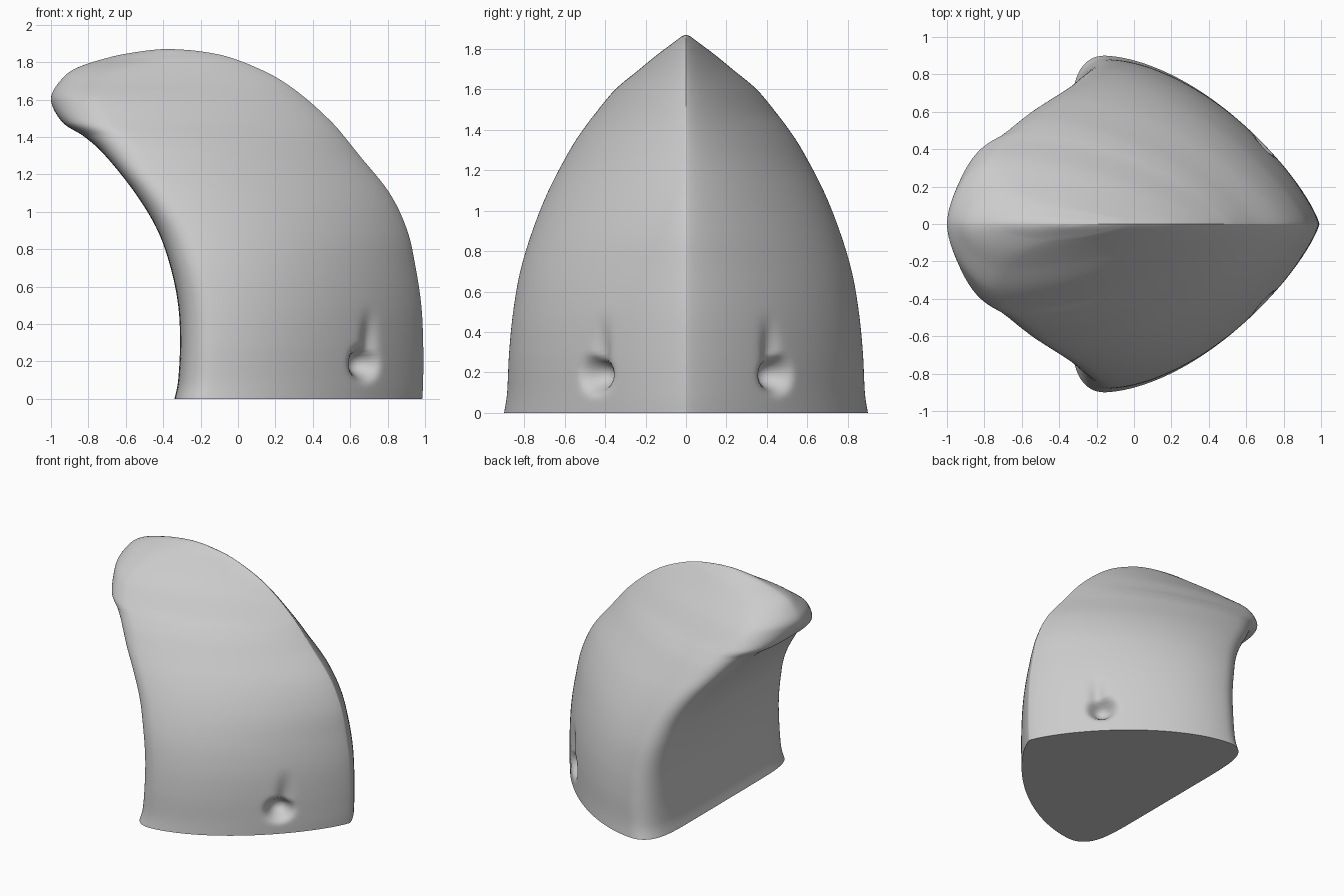
import bpy, bmesh, math
from mathutils import Vector

cube = bpy.data.objects.get("Cube")
if cube:
    bpy.data.objects.remove(cube)

# Horizontal slices: height, back edge x, ridge x, half width
SLICES = [
    (0, -.34, .985, .9), (.1, -.32, .99, .885), (.3, -.31, .99, .875),
    (.5, -.32, .98, .855), (.7, -.36, .95, .82), (.9, -.43, .905, .76),
    (1.1, -.55, .81, .68), (1.3, -.71, .65, .575), (1.4, -.82, .57, .51),
    (1.48, -.94, .5, .45), (1.6, -1, .37, .35), (1.7, -.95, .235, .23),
    (1.77, -.86, .1, .145), (1.83, -.67, -.06, .065), (1.86, -.5, -.22, .025),
    (1.87, -.4, -.36, .004),
]
RINGS, FRONT, BACK = 160, 90, 30


def slice_at(f):
    """Smooth blend through the slice table, f from 0 to 1."""
    last = len(SLICES) - 1
    i = min(int(f * last), last - 1)
    t = f * last - i
    rows = [SLICES[max(0, min(last, i + k))] for k in (-1, 0, 1, 2)]
    return [b + .5 * t * (c - a + t * (2 * a - 5 * b + 4 * c - d + t * (3 * (b - c) + d - a)))
            for a, b, c, d in zip(*rows)]


def smooth(a, b, x):
    t = max(0, min(1, (x - a) / (b - a)))
    return t * t * (3 - 2 * t)


def half_outline(back, ridge, width, z):
    """Points from the ridge round the side corner to the middle of the back."""
    tip = smooth(1.15, 1.6, z)
    inset = min(.18 + .1 * tip, .4 * (ridge - back))
    corner = back + inset
    power = 8 - 6.3 * tip
    pts = []
    for i in range(FRONT):
        t = math.cos(i / FRONT * math.pi / 2)
        pts.append((corner + t * (ridge - corner), width * (1 - t ** 1.7) ** .8))
    for i in range(BACK + 1):
        v = max(0, math.cos(i / BACK * math.pi / 2))
        pts.append((corner - inset * math.sqrt(1 - v ** power), width * v))
    return pts


def nostril(x, y, z):
    """Push the side surface in to form a pit with a groove rising from it."""
    if x < .3 or z > .7:
        return x, y, z
    pit = .11 * math.exp(-(((x - .675) / .06) ** 2 + ((z - .19) / .075) ** 2) ** 1.5)
    groove = .035 * math.exp(-((x - .7) / .035) ** 2) * smooth(.12, .25, z) * (1 - smooth(.25, .52, z))
    depth = max(pit, groove)
    return x - .65 * depth, y - math.copysign(.76 * depth, y), z


bm = bmesh.new()
rings = []
for r in range(RINGS + 1):
    z, back, ridge, width = slice_at(r / RINGS)
    half = half_outline(back, ridge, width, z)
    loop = half + [(x, -y) for x, y in half[-2:0:-1]]
    rings.append([bm.verts.new(Vector(nostril(x, y, z))) for x, y in loop])
for low, high in zip(rings, rings[1:]):
    for i in range(len(low)):
        j = (i + 1) % len(low)
        bm.faces.new((low[i], low[j], high[j], high[i]))
# Flat base and tiny crown cap
bm.faces.new(rings[0][::-1])
bm.faces.new(rings[-1])
bmesh.ops.recalc_face_normals(bm, faces=bm.faces)

mesh = bpy.data.meshes.new("beak")
bm.to_mesh(mesh)
bm.free()
beak = bpy.data.objects.new("beak", mesh)
bpy.context.collection.objects.link(beak)

grey = bpy.data.materials.new("plain grey")
grey.use_nodes = True
grey.diffuse_color = (.6, .6, .6, 1)
grey.node_tree.nodes["Principled BSDF"].inputs["Base Color"].default_value = (.6, .6, .6, 1)
mesh.materials.append(grey)

bpy.ops.object.select_all(action='DESELECT')
beak.select_set(True)
bpy.context.view_layer.objects.active = beak
bpy.ops.object.shade_smooth_by_angle(angle=math.radians(50))
